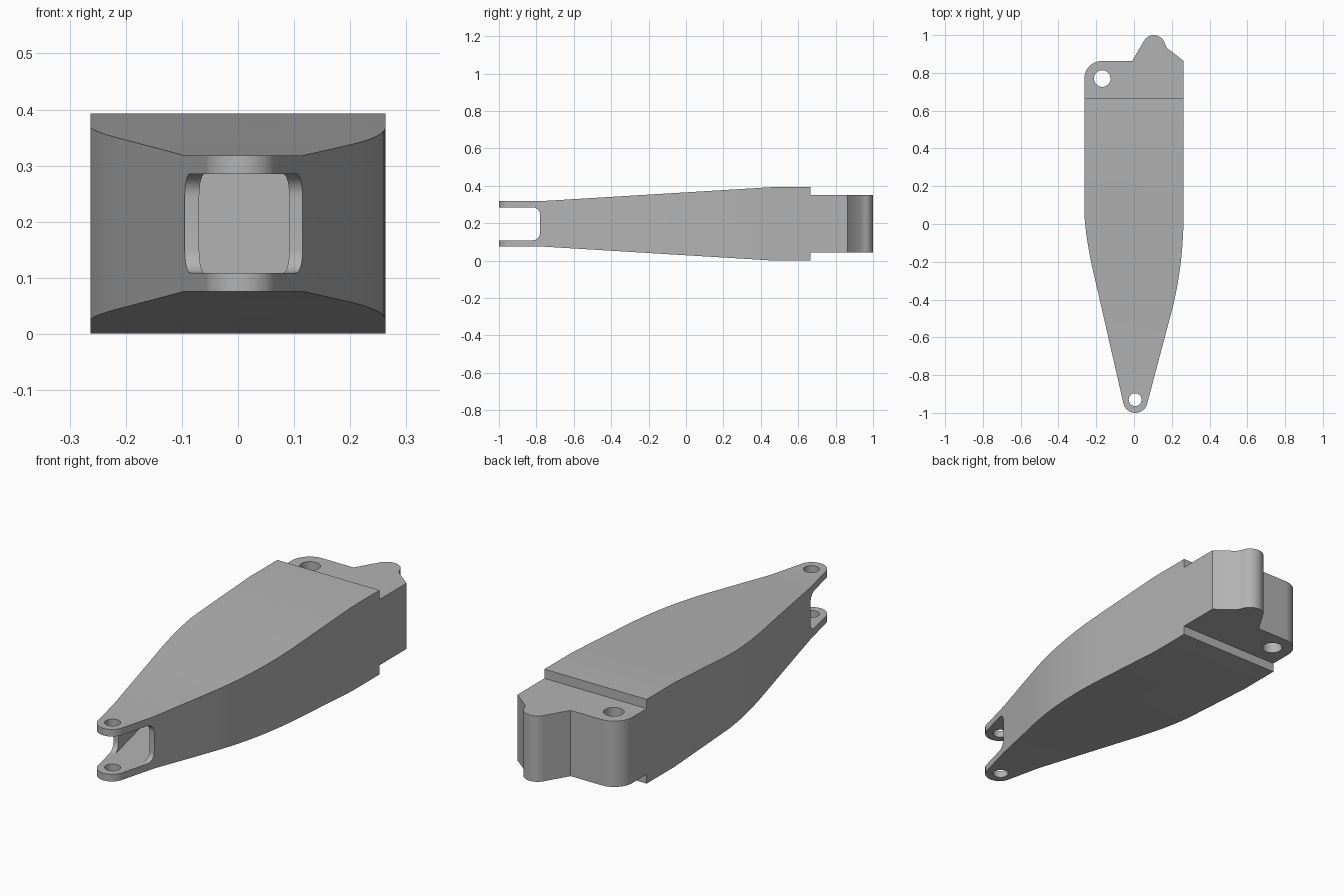
import bpy, bmesh
from math import cos, sin, radians
from mathutils import Vector

cube = bpy.data.objects.get("Cube")
if cube:
    bpy.data.objects.remove(cube, do_unlink=True)

gray = bpy.data.materials.new("plain gray")
gray.use_nodes = True
color = (0.45, 0.45, 0.45, 1)
gray.diffuse_color = color
gray.node_tree.nodes["Principled BSDF"].inputs["Base Color"].default_value = color


def arc(cx, cy, r, start, end, steps=14):
    angles = [radians(start + (end - start) * i / steps) for i in range(steps + 1)]
    return [(cx + r * cos(a), cy + r * sin(a)) for a in angles]


def bend(a, b, c, steps=10):
    # Smooth curve leaving a and reaching c, steered by corner b
    a, b, c = Vector(a), Vector(b), Vector(c)
    ts = [i / steps for i in range(steps + 1)]
    return [tuple(a * (1 - t) ** 2 + b * 2 * t * (1 - t) + c * t * t) for t in ts]


def prism(name, outline, low, high, side=False):
    # Extrude a plan outline along z, or a (y, z) side profile along x
    bm = bmesh.new()
    place = (lambda u, v: (low, u, v)) if side else (lambda u, v: (u, v, low))
    face = bm.faces.new([bm.verts.new(place(u, v)) for u, v in outline])
    new = bmesh.ops.extrude_face_region(bm, geom=[face])["geom"]
    move = Vector((high - low, 0, 0)) if side else Vector((0, 0, high - low))
    bmesh.ops.translate(bm, vec=move, verts=[v for v in new if isinstance(v, bmesh.types.BMVert)])
    bmesh.ops.recalc_face_normals(bm, faces=bm.faces)
    mesh = bpy.data.meshes.new(name)
    bm.to_mesh(mesh)
    bm.free()
    mesh.materials.append(gray)
    obj = bpy.data.objects.new(name, mesh)
    bpy.context.collection.objects.link(obj)
    return obj


def combine(body, tool, operation):
    tool.hide_render = True
    mod = body.modifiers.new(tool.name, 'BOOLEAN')
    mod.object, mod.operation, mod.solver = tool, operation, 'EXACT'
    bpy.context.view_layer.objects.active = body
    bpy.ops.object.modifier_apply(modifier=mod.name)
    bpy.data.objects.remove(tool, do_unlink=True)


# Plan outline: rounded tip, tapered flanks, lobed rear
plan = arc(0.007, -0.935, 0.065, 190, 350, 20)
plan += bend((0.2, -0.46), (0.262, -0.22), (0.263, 0.06))
plan += [(0.263, 0.863), (0.175, 0.932)]
plan += arc(0.105, 0.94, 0.06, 15, 150)
plan += [(-0.01, 0.863)]
plan += arc(-0.17, 0.77, 0.093, 90, 180)
plan += bend((-0.263, 0.08), (-0.263, -0.06), (-0.2, -0.32))
body = prism("arm_body", plan, -0.1, 0.5)

# Side profile, mirrored about the middle height
mid = 0.197
upper = [(-1.1, 0.121), (-0.78, 0.121), (0.46, 0.196), (0.665, 0.196),
         (0.665, 0.153), (1.1, 0.153)]
profile = [(y, mid + h) for y, h in upper] + [(y, mid - h) for y, h in reversed(upper)]
combine(body, prism("side_profile", profile, -0.4, 0.4, True), 'INTERSECT')

# Fork slot with rounded inner corners
low, high, r = 0.109, 0.285, 0.04
slot = [(-1.2, low)] + arc(-0.78 - r, low + r, r, -90, 0, 8)
slot += arc(-0.78 - r, high - r, r, 0, 90, 8) + [(-1.2, high)]
combine(body, prism("fork_slot", slot, -0.4, 0.4, True), 'DIFFERENCE')

# Hollow inside, leaving thin side walls
hollow = [(-0.053, -0.85), (0.073, -0.85), (0.175, -0.46), (0.235, -0.05),
          (0.235, 0.6), (-0.235, 0.6), (-0.235, 0), (-0.175, -0.32)]
combine(body, prism("hollow", hollow, low, high), 'DIFFERENCE')

# Pin holes at the tip and the rear corner
for name, x, y, radius in (("tip_hole", 0.006, -0.93, 0.034), ("rear_hole", -0.168, 0.77, 0.044)):
    combine(body, prism(name, arc(x, y, radius, 0, 350, 35), -0.2, 0.6), 'DIFFERENCE')

bpy.ops.object.select_all(action='DESELECT')
body.select_set(True)
bpy.context.view_layer.objects.active = body
bpy.ops.object.shade_smooth_by_angle(angle=radians(25))
